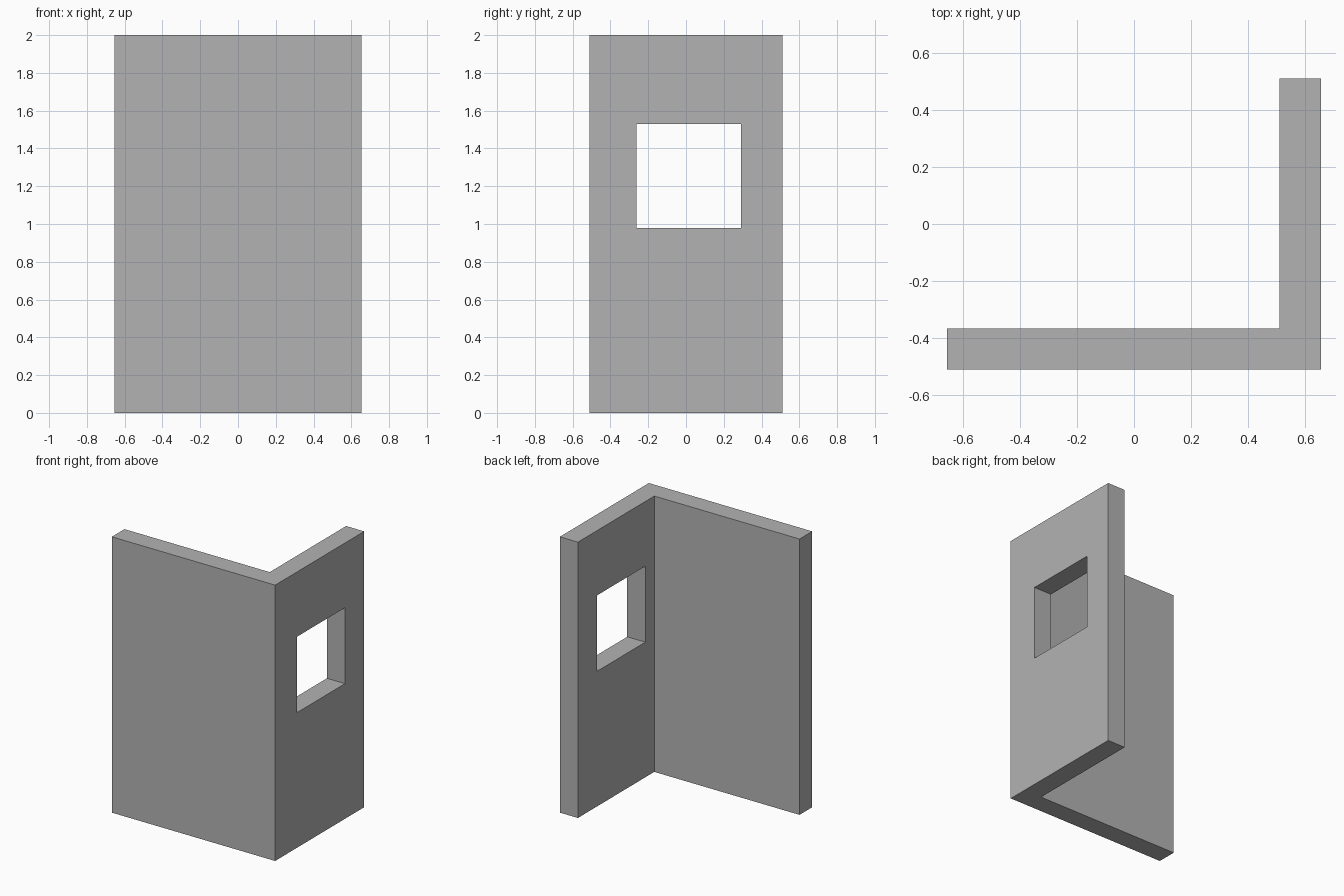
import bpy
import bmesh
from mathutils import Vector

if "Cube" in bpy.data.objects:
    bpy.data.objects.remove(bpy.data.objects["Cube"], do_unlink=True)

HALF_X, HALF_Y, HEIGHT, THICK = 0.655, 0.51, 2.0, 0.145

# Plain grey material
grey = bpy.data.materials.new("plain_grey")
grey.use_nodes = True
colour = (0.45, 0.45, 0.45, 1)
grey.diffuse_color = colour
grey.node_tree.nodes["Principled BSDF"].inputs["Base Color"].default_value = colour


def prism(name, outline, bottom, top):
    """Extrude a counter-clockwise plan outline upwards into a solid."""
    bm = bmesh.new()
    base = bm.faces.new([bm.verts.new((x, y, bottom)) for x, y in outline])
    new = bmesh.ops.extrude_face_region(bm, geom=[base], use_keep_orig=True)["geom"]
    verts = [g for g in new if isinstance(g, bmesh.types.BMVert)]
    bmesh.ops.translate(bm, vec=Vector((0, 0, top - bottom)), verts=verts)
    bmesh.ops.recalc_face_normals(bm, faces=bm.faces)
    mesh = bpy.data.meshes.new(name)
    bm.to_mesh(mesh)
    bm.free()
    mesh.materials.append(grey)
    obj = bpy.data.objects.new(name, mesh)
    bpy.context.collection.objects.link(obj)
    return obj


# L-shaped corner wall: front wall plus left side wall
inner_x, inner_y = HALF_X - THICK, -HALF_Y + THICK
wall = prism("corner_wall", [
    (-HALF_X, -HALF_Y), (HALF_X, -HALF_Y), (HALF_X, HALF_Y),
    (inner_x, HALF_Y), (inner_x, inner_y), (-HALF_X, inner_y)], 0, HEIGHT)

# Square window opening through the side wall
y0, y1 = -0.262, 0.29
cutter = prism("window_cutter", [
    (inner_x - 0.1, y0), (HALF_X + 0.1, y0),
    (HALF_X + 0.1, y1), (inner_x - 0.1, y1)], 0.98, 1.53)
cutter.hide_render = True
cut = wall.modifiers.new("window_opening", 'BOOLEAN')
cut.operation = 'DIFFERENCE'
cut.solver = 'EXACT'
cut.object = cutter

# Apply the cut and discard the cutter
bpy.context.view_layer.objects.active = wall
bpy.ops.object.modifier_apply(modifier=cut.name)
bpy.data.objects.remove(cutter, do_unlink=True)
